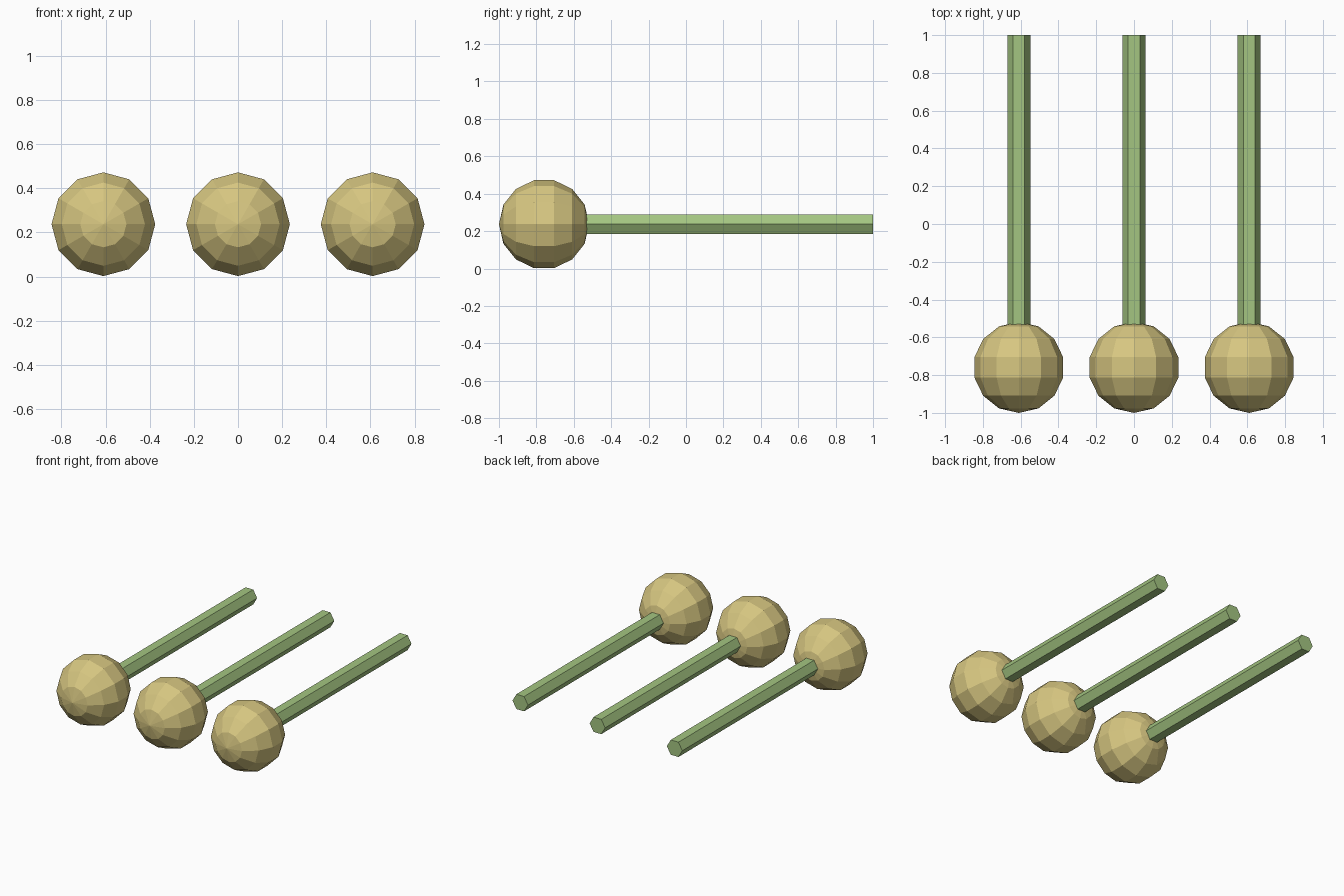
import bpy
import bmesh
from math import radians
from mathutils import Matrix, Vector

if "Cube" in bpy.data.objects:
    bpy.data.objects.remove(bpy.data.objects["Cube"], do_unlink=True)

BALL_RADIUS = 0.241
STEM_RADIUS = 0.061
SPACING = 0.61
AXIS_Z = 0.237
BALL_Y = -0.759
STEM_START, STEM_END = -0.56, 1.0


def make_material(name, colour):
    mat = bpy.data.materials.new(name)
    mat.use_nodes = True
    mat.diffuse_color = colour
    mat.node_tree.nodes["Principled BSDF"].inputs["Base Color"].default_value = colour
    return mat


def make_object(name, bm, mat, location):
    mesh = bpy.data.meshes.new(name)
    bm.to_mesh(mesh)
    bm.free()
    mesh.materials.append(mat)
    obj = bpy.data.objects.new(name, mesh)
    obj.location = location
    bpy.context.collection.objects.link(obj)
    return obj


tan = make_material("warm tan", (0.68, 0.57, 0.22, 1))
green = make_material("soft green", (0.37, 0.56, 0.22, 1))

# Both parts lie along the y axis
lay_down = Matrix.Rotation(radians(90), 4, "X")
# The hexagonal stem has corners at its left and right
corners_sideways = lay_down @ Matrix.Rotation(radians(90), 4, "Z")

for side, label in ((-1, "right"), (0, "middle"), (1, "left")):
    x = side * SPACING

    # Faceted ball with its poles to the front and back
    bm = bmesh.new()
    bmesh.ops.create_uvsphere(bm, u_segments=12, v_segments=7,
                              radius=BALL_RADIUS, matrix=lay_down)
    make_object(label + "_ball", bm, tan, Vector((x, BALL_Y, AXIS_Z)))

    # Long hexagonal stem behind the ball
    bm = bmesh.new()
    bmesh.ops.create_cone(bm, cap_ends=True, segments=6, radius1=STEM_RADIUS,
                          radius2=STEM_RADIUS, depth=STEM_END - STEM_START,
                          matrix=corners_sideways)
    make_object(label + "_stem", bm, green,
                Vector((x, (STEM_START + STEM_END) / 2, AXIS_Z)))
